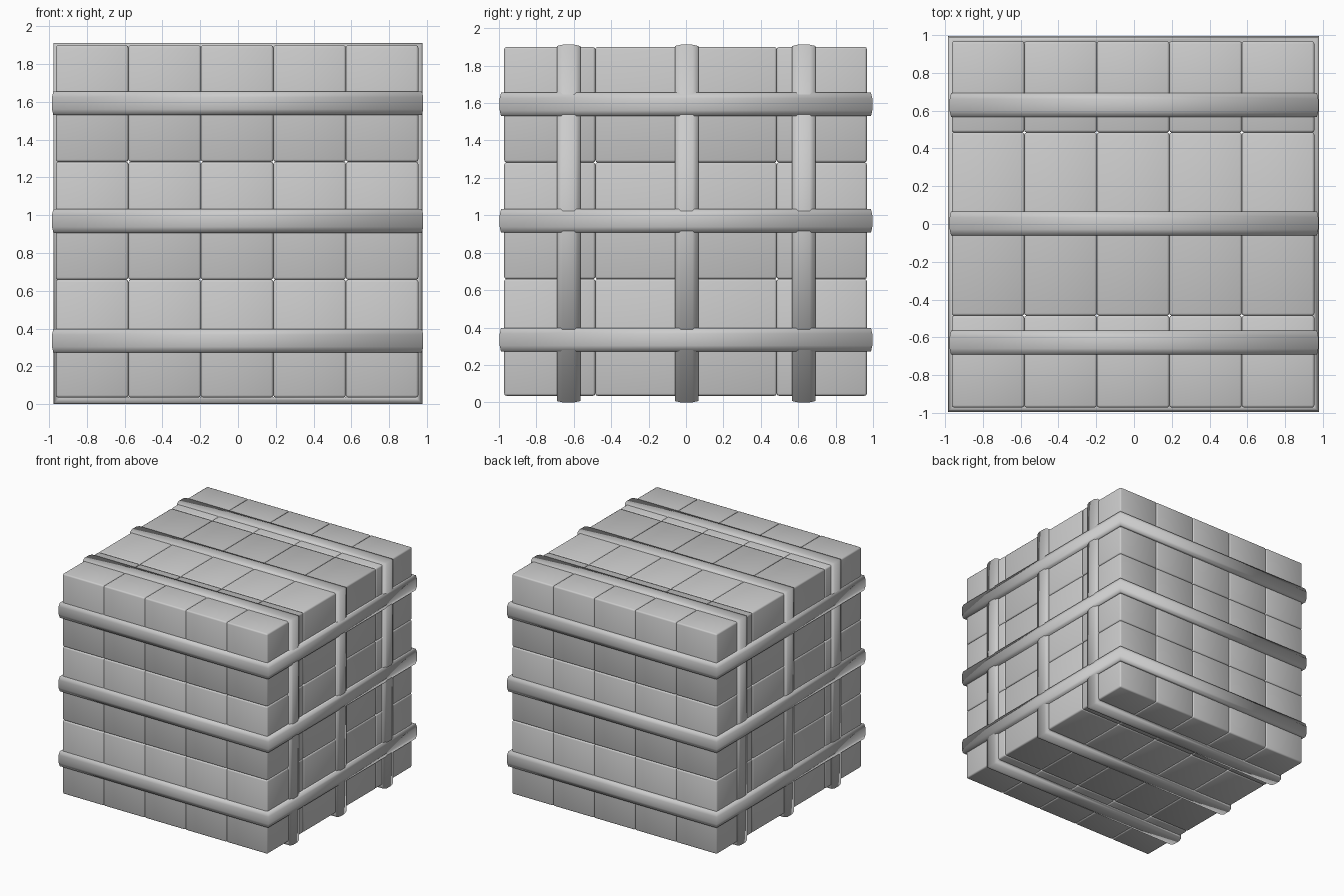
import bpy, bmesh
from mathutils import Vector

cube = bpy.data.objects.get("Cube")
if cube:
    bpy.data.objects.remove(cube, do_unlink=True)

GREY = (0.6, 0.6, 0.6, 1)
mat = bpy.data.materials.new("plain grey")
mat.use_nodes = True
mat.diffuse_color = GREY
mat.node_tree.nodes["Principled BSDF"].inputs["Base Color"].default_value = GREY


def finish(bm, name):
    """Turn a bmesh into a smooth grey object."""
    bmesh.ops.recalc_face_normals(bm, faces=bm.faces)
    for f in bm.faces:
        f.smooth = True
    mesh = bpy.data.meshes.new(name)
    bm.to_mesh(mesh)
    bm.free()
    mesh.materials.append(mat)
    obj = bpy.data.objects.new(name, mesh)
    bpy.context.collection.objects.link(obj)
    return obj


def block(name, low, high):
    """Box between two corners with narrow chamfered edges."""
    bm = bmesh.new()
    bmesh.ops.create_cube(bm, size=1)
    for v in bm.verts:
        v.co = [(a + b) / 2 + c * (b - a) for a, b, c in zip(low, high, v.co)]
    bmesh.ops.bevel(bm, geom=bm.edges[:], offset=0.012, segments=2,
                    profile=0.5, affect='EDGES')
    finish(bm, name)


# Strap cross-section: position across the width, depth below the outer face
PROFILE = [(-0.063, 0.04), (-0.063, 0.009), (-0.032, 0.002),
           (0.032, 0.002), (0.063, 0.009), (0.063, 0.04)]


def strap(name, low, high, place):
    """Closed rectangular band with mitred corners; place maps (u, v, w) to 3D."""
    bm = bmesh.new()
    rings = []
    for w, d in PROFILE:
        u0, v0, u1, v1 = low[0] + d, low[1] + d, high[0] - d, high[1] - d
        corners = [(u0, v0), (u1, v0), (u1, v1), (u0, v1)]
        rings.append([bm.verts.new(place(u, v, w)) for u, v in corners])
    for a, b in zip(rings, rings[1:] + rings[:1]):
        for i in range(4):
            j = (i + 1) % 4
            bm.faces.new((a[i], a[j], b[j], b[i]))
    finish(bm, name)


# Stacked blocks
xs = [-0.965 + 0.384 * i for i in range(6)]
ys = [-0.972, -0.485, 0.485, 0.967]
zs = [0.035, 0.659, 1.283, 1.9]
for i in range(5):
    for j in range(3):
        for k in range(3):
            block(f"block_{i}_{j}_{k}", (xs[i], ys[j], zs[k]),
                  (xs[i + 1], ys[j + 1], zs[k + 1]))

# Level straps around the four sides
for n, z in enumerate((0.335, 0.97, 1.593)):
    strap(f"level_strap_{n}", (-0.987, -0.998), (0.983, 0.998),
          lambda u, v, w: Vector((u, v, z + w)))

# Upright straps over the top, sides and underside
for n, y in enumerate((-0.628, 0.003, 0.63)):
    strap(f"upright_strap_{n}", (-0.978, -0.002), (0.978, 1.914),
          lambda u, v, w: Vector((u, y + w, v)))
